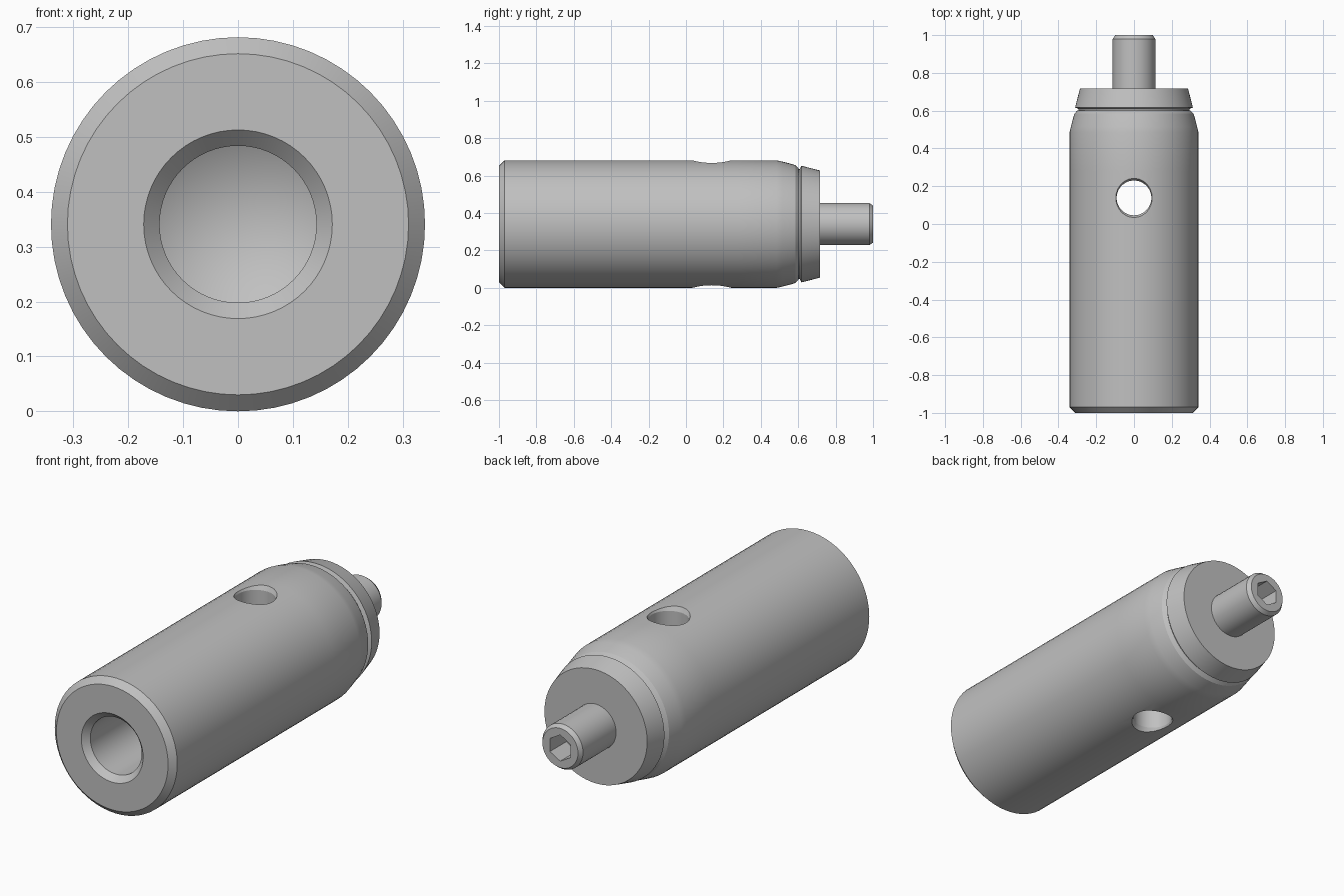
import bpy
import bmesh
import math
from mathutils import Matrix

default = bpy.data.objects.get("Cube")
if default:
    bpy.data.objects.remove(default, do_unlink=True)

R = 0.341            # body radius and height of the axis
HOLE_Y = 0.138       # position of the cross hole

steel = bpy.data.materials.new("steel grey")
colour = (0.53, 0.53, 0.53, 1)
steel.diffuse_color = colour
steel.use_nodes = True
bsdf = steel.node_tree.nodes["Principled BSDF"]
bsdf.inputs["Base Color"].default_value = colour
bsdf.inputs["Roughness"].default_value = 0.6


def lathe(name, profile, sides=64, vertical=False):
    """Turn (radius, position) points around the y axis, or z if vertical."""
    bm = bmesh.new()
    rings = []
    for r, y in profile:
        count = sides if r > 0 else 1
        angles = [math.tau * i / sides for i in range(count)]
        rings.append([bm.verts.new((r * math.sin(a), y, r * math.cos(a)))
                      for a in angles])
    for a, b in zip(rings, rings[1:]):
        for i in range(sides):
            j = (i + 1) % sides
            corners = [a[i % len(a)], a[j % len(a)], b[j % len(b)], b[i % len(b)]]
            bm.faces.new(list(dict.fromkeys(corners)))
    if vertical:
        bm.transform(Matrix.Rotation(math.pi / 2, 4, "X"))
    bmesh.ops.recalc_face_normals(bm, faces=bm.faces)
    mesh = bpy.data.meshes.new(name)
    bm.to_mesh(mesh)
    bm.free()
    mesh.materials.append(steel)
    obj = bpy.data.objects.new(name, mesh)
    bpy.context.collection.objects.link(obj)
    obj.location.z = R
    return obj


def select(obj):
    bpy.ops.object.select_all(action="DESELECT")
    obj.select_set(True)
    bpy.context.view_layer.objects.active = obj


def cut(obj, cutter):
    cutter.hide_render = True
    bpy.context.view_layer.update()
    mod = obj.modifiers.new("cut", "BOOLEAN")
    mod.operation = "DIFFERENCE"
    mod.solver = "EXACT"
    mod.object = cutter
    select(obj)
    bpy.ops.object.modifier_apply(modifier=mod.name)
    bpy.data.objects.remove(cutter, do_unlink=True)


# Body with a drilled blind bore at the front and a rounded shoulder at the back
body = lathe("body", [
    (0, -0.34), (0.143, -0.42), (0.143, -0.97), (0.172, -1), (0.311, -1),
    (R, -0.97), (R, 0), (R, 0.28), (R, 0.485), (0.334, 0.515),
    (0.324, 0.555), (0.315, 0.585), (0.298, 0.602), (0, 0.602)])

# Cross hole, flared at both ends
hole = lathe("hole_cutter", [
    (0, -0.36), (0.113, -0.36), (0.092, -0.318),
    (0.092, 0.318), (0.113, 0.36), (0, 0.36)], 48, vertical=True)
hole.location.y = HOLE_Y
cut(body, hole)

# Tapered collar behind a narrow groove
collar = lathe("collar", [
    (0, 0.59), (0.294, 0.59), (0.294, 0.609), (0.312, 0.617),
    (0.286, 0.717), (0, 0.717)])

# Pin with a chamfered tip and a hexagonal socket
pin = lathe("pin", [
    (0, 0.7), (0.113, 0.7), (0.113, 0.98), (0.099, 1), (0, 1)], 40)
cut(pin, lathe("socket_cutter", [
    (0, 0.87), (0.066, 0.87), (0.066, 1.05), (0, 1.05)], 6))

# Smooth round surfaces, crisp edges
for part in (body, collar, pin):
    select(part)
    bpy.ops.object.shade_smooth_by_angle(angle=math.radians(25))
